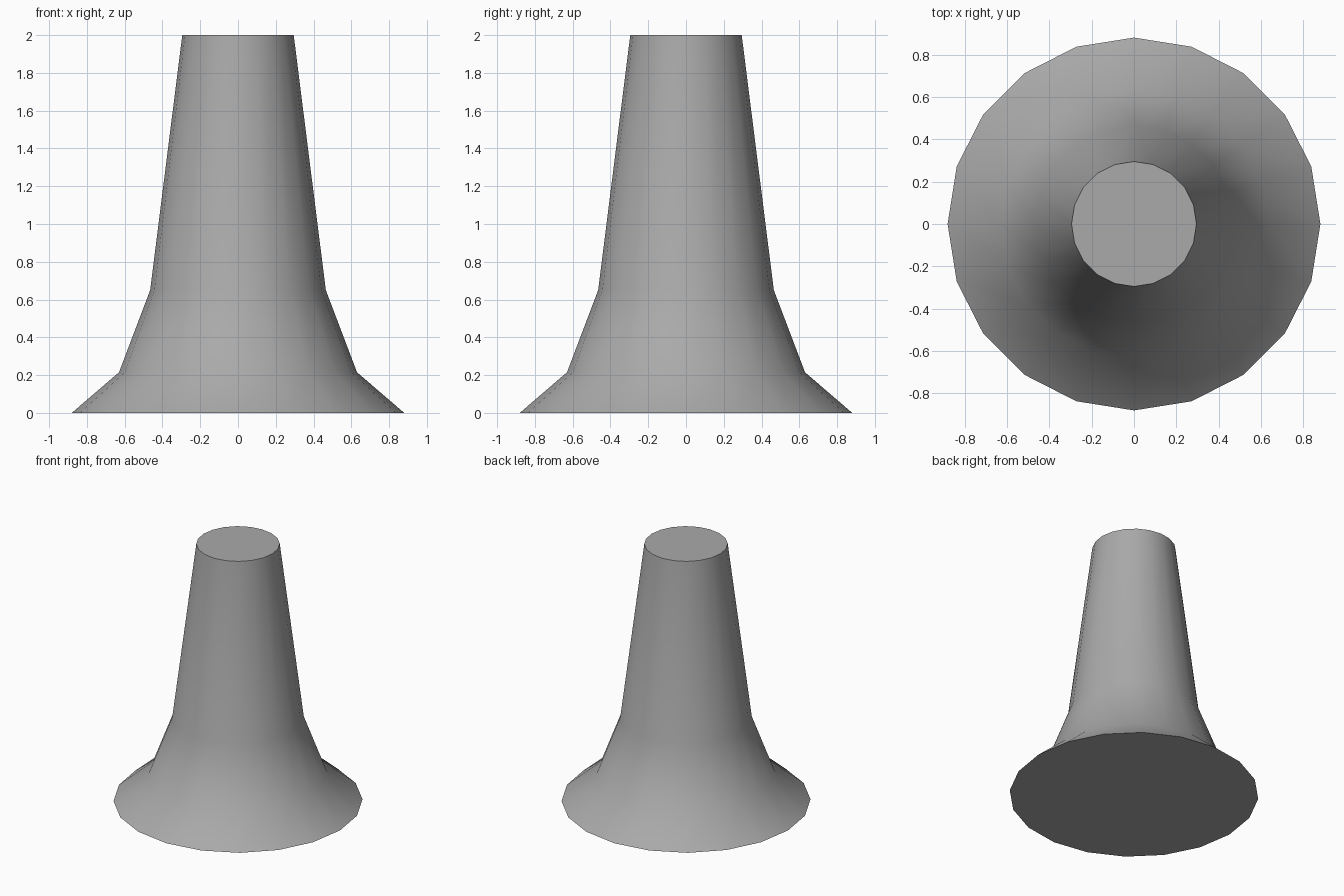
import bpy, bmesh, math

cube = bpy.data.objects.get("Cube")
if cube:
    bpy.data.objects.remove(cube, do_unlink=True)

SIDES = 20
# Radius and height of each ring, from the foot to the top
PROFILE = [(0.88, 0.0), (0.63, 0.215), (0.465, 0.65), (0.295, 2.0)]

# Single grey material
grey = bpy.data.materials.new("plain grey")
grey.use_nodes = True
color = (0.4, 0.4, 0.4, 1.0)
grey.diffuse_color = color
grey.node_tree.nodes["Principled BSDF"].inputs["Base Color"].default_value = color

# Flared column: stacked rings joined by quads, closed at both ends
bm = bmesh.new()
rings = []
for radius, z in PROFILE:
    angles = [2 * math.pi * i / SIDES for i in range(SIDES)]
    rings.append([bm.verts.new((radius * math.cos(a), radius * math.sin(a), z)) for a in angles])
for low, high in zip(rings, rings[1:]):
    for i in range(SIDES):
        j = (i + 1) % SIDES
        bm.faces.new((low[i], low[j], high[j], high[i]))
bm.faces.new(rings[0][::-1])
bm.faces.new(rings[-1])

mesh = bpy.data.meshes.new("flared_column")
bm.to_mesh(mesh)
bm.free()
mesh.materials.append(grey)
column = bpy.data.objects.new("flared_column", mesh)
bpy.context.collection.objects.link(column)

# Smooth sides with crisp cap edges
bpy.ops.object.select_all(action="DESELECT")
column.select_set(True)
bpy.context.view_layer.objects.active = column
bpy.ops.object.shade_smooth_by_angle(angle=math.radians(40))
